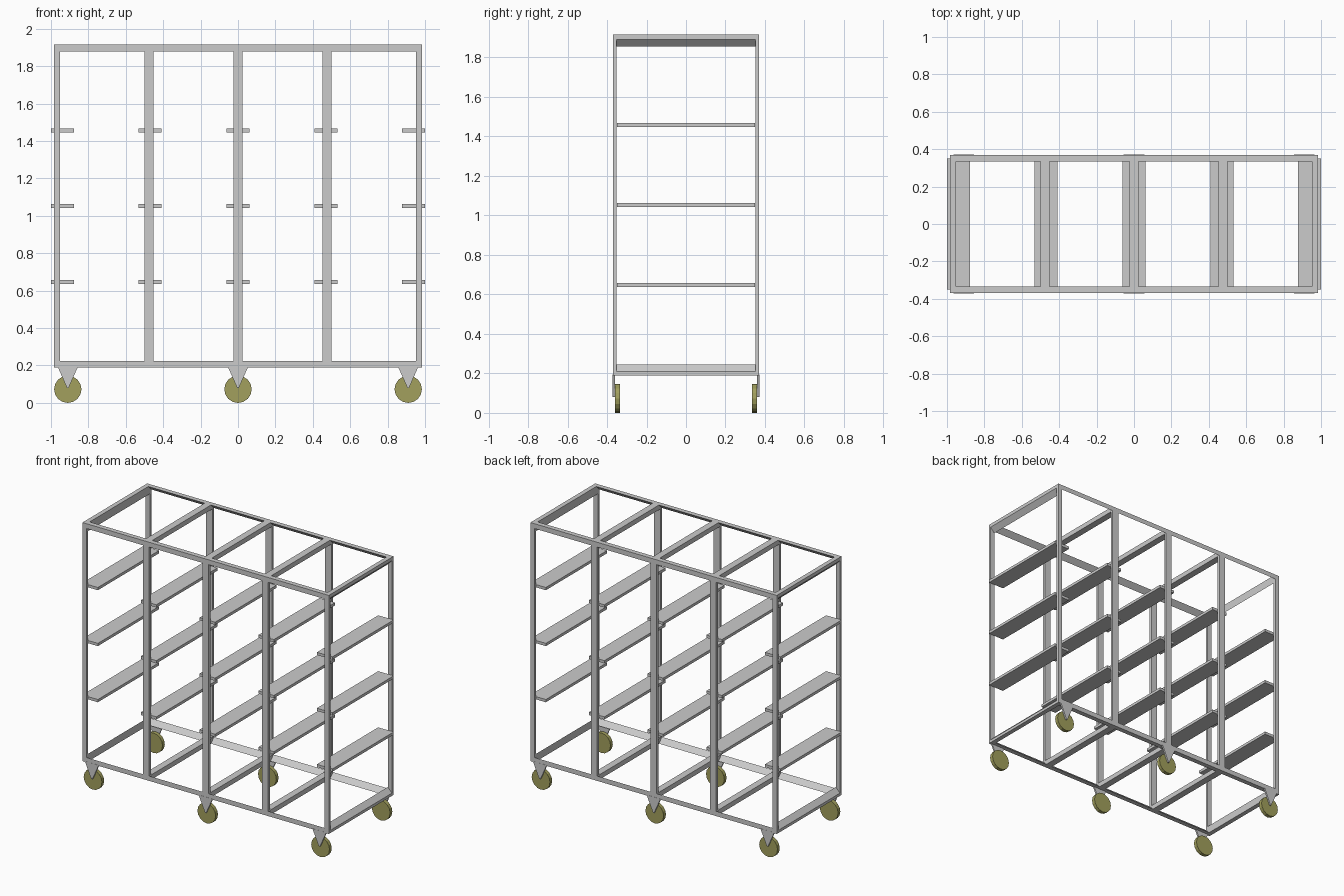
import bpy, bmesh, math
from mathutils import Vector

if "Cube" in bpy.data.objects:
    bpy.data.objects.remove(bpy.data.objects["Cube"])

AXES = {'x': lambda a, b, t: (t, a, b),
        'y': lambda a, b, t: (a, t, b),
        'z': lambda a, b, t: (a, b, t)}


def prism(name, axis, profile, t0, t1, mat=None):
    """Extrude a small 2D profile along one axis."""
    bm = bmesh.new()
    put = AXES[axis]
    face = bm.faces.new([bm.verts.new(put(a, b, t0)) for a, b in profile])
    ext = bmesh.ops.extrude_face_region(bm, geom=[face])
    verts = [v for v in ext['geom'] if isinstance(v, bmesh.types.BMVert)]
    bmesh.ops.translate(bm, verts=verts, vec=Vector(put(0, 0, t1 - t0)))
    bmesh.ops.recalc_face_normals(bm, faces=bm.faces[:])
    me = bpy.data.meshes.new(name)
    bm.to_mesh(me)
    bm.free()
    ob = bpy.data.objects.new(name, me)
    bpy.context.collection.objects.link(ob)
    if mat:
        me.materials.append(mat)
    return ob


def box(name, x0, x1, y0, y1, z0, z1):
    return prism(name, 'z', [(x0, y0), (x1, y0), (x1, y1), (x0, y1)], z0, z1)


X, Y, Z0, Z1 = 0.985, 0.37, 0.19, 1.915
W, D = 0.033, 0.018

# long rails: triangular section with the slope facing inward
for side, sy in (('front', -1), ('back', 1)):
    prism(side + '_top_rail', 'x',
          [(sy * Y, Z1), (sy * (Y - .035), Z1), (sy * Y, Z1 - .035)], -X, X)
    prism(side + '_bottom_rail', 'x',
          [(sy * Y, Z0), (sy * (Y - .035), Z0), (sy * Y, Z0 + .035)], -X, X)

    # corner and intermediate posts
    ya, yb = sorted((sy * Y, sy * (Y - D)))
    for sx in (-1, 1):
        xa, xb = sorted((sx * X, sx * (X - W)))
        box(side + '_corner_post', xa, xb, ya, yb, Z0, Z1)
    for x in (-0.476, 0, 0.476):
        box(side + '_middle_post', x - .025, x + .025, ya, yb, Z0, Z1)

# end rails: sloped outer lip, deeper on the inside
for sx in (-1, 1):
    a, b = sx * X, sx * (X - W)
    prism('end_top_rail', 'y',
          [(a, Z1), (a, 1.89), (b, 1.855), (b, Z1)], -.352, .352)
    prism('end_bottom_rail', 'y',
          [(a, Z0), (a, .21), (b, .245), (b, Z0)], -.352, .352)

# cross members between the middle posts
for x in (-0.476, 0, 0.476):
    box('top_cross_bar', x - .025, x + .025, -.355, .355, Z1 - .035, Z1)
    box('bottom_cross_bar', x - .025, x + .025, -.355, .355, Z0, Z0 + .035)

# shelf support slats
for z in (0.647, 1.053, 1.457):
    for x in (-0.938, -0.47, 0, 0.47, 0.938):
        box('support_slat', x - .062, x + .062, -.35, .35, z - .01, z + .01)

# casters
yellow = bpy.data.materials.new('wheel_yellow')
yellow.diffuse_color = (0.36, 0.35, 0.11, 1)
yellow.use_nodes = True
yellow.node_tree.nodes["Principled BSDF"].inputs["Base Color"].default_value = yellow.diffuse_color
R = 0.073
circle = [(R * math.cos(i * math.tau / 16), R * math.sin(i * math.tau / 16))
          for i in range(16)]
for sy in (-1, 1):
    for x in (-0.91, 0, 0.91):
        prism('wheel', 'y', [(x + a, R + b) for a, b in circle],
              sy * .333, sy * .359, yellow)
        prism('caster_bracket', 'y',
              [(x - .055, Z0 + .005), (x + .055, Z0 + .005),
               (x + .004, .08), (x - .004, .08)], sy * .36, sy * .371)
